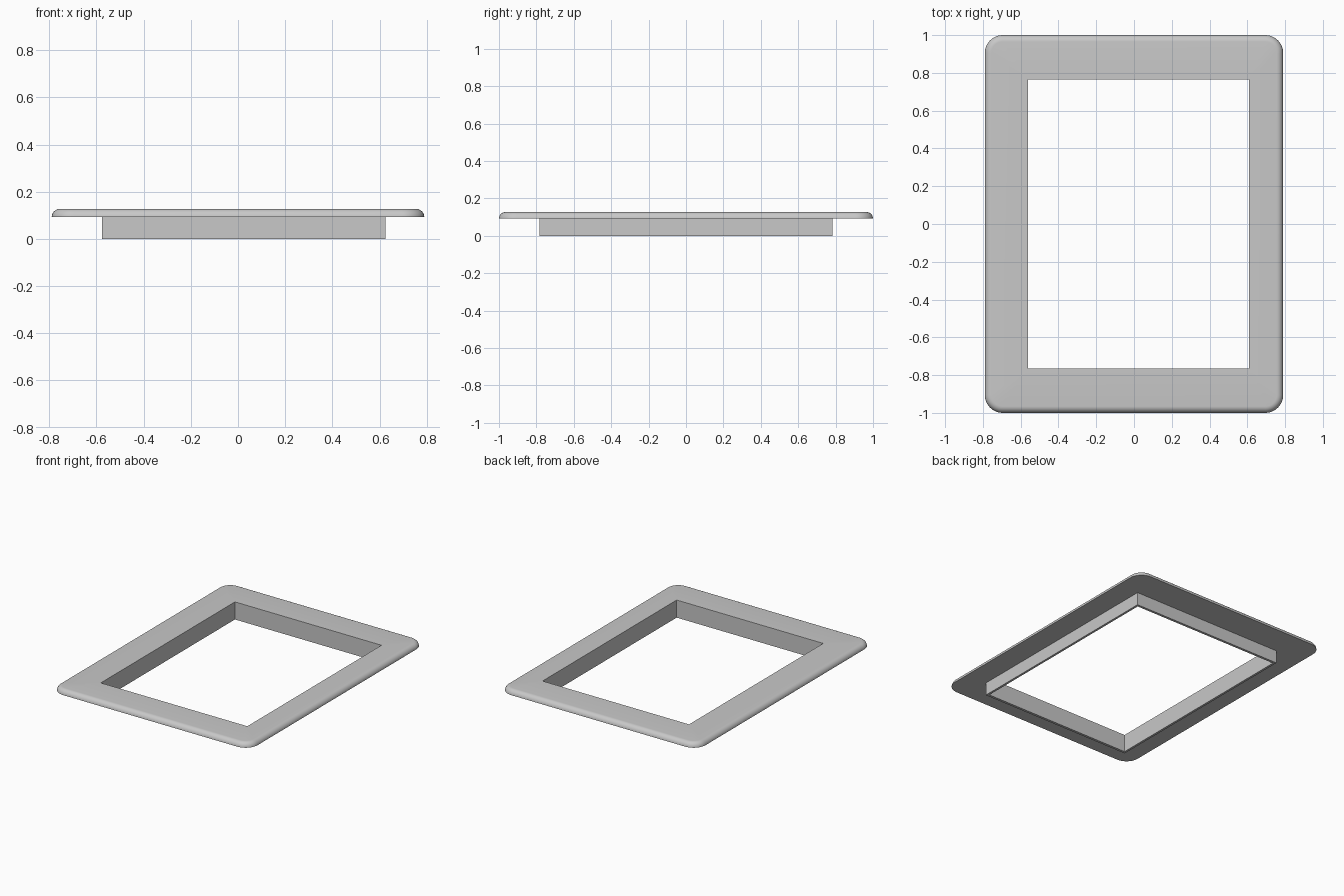
import bpy
import bmesh
from math import sin, cos, pi, radians

cube = bpy.data.objects.get("Cube")
if cube:
    bpy.data.objects.remove(cube, do_unlink=True)

grey = bpy.data.materials.new("light grey")
grey.use_nodes = True
colour = (0.58, 0.58, 0.58, 1)
grey.diffuse_color = colour
grey.node_tree.nodes["Principled BSDF"].inputs["Base Color"].default_value = colour

STEPS = 10            # segments per rounded corner
TOP, UNDER = 0.127, 0.092
EDGE = TOP - UNDER    # radius of the rolled outer edge
CORNER = 0.095        # corner radius of the flange in plan
SHIFT = 0.025         # the opening sits off centre


def ring(bm, half_x, half_y, z, radius=0.0, x=0.0):
    """Rounded rectangle of vertices; zero radius gives sharp corners."""
    verts = []
    for i, (sx, sy) in enumerate([(1, 1), (-1, 1), (-1, -1), (1, -1)]):
        for k in range(STEPS + 1):
            a = (i + k / STEPS) * pi / 2
            verts.append(bm.verts.new((x + sx * (half_x - radius) + radius * cos(a),
                                       sy * (half_y - radius) + radius * sin(a), z)))
    return verts


bm = bmesh.new()
rings = []

# Opening wall, from the foot of the lip to the top face
for z in (0, TOP):
    rings.append(ring(bm, 0.585, 0.765, z, x=SHIFT))

# Rolled outer edge of the flange
for k in range(9):
    a = k / 8 * pi / 2
    inset = EDGE * (1 - sin(a))
    rings.append(ring(bm, 0.79 - inset, 1 - inset, UNDER + EDGE * cos(a), CORNER - inset))

# Outside wall of the lip below the flange
for z in (UNDER, 0):
    rings.append(ring(bm, 0.601, 0.783, z, x=SHIFT))

# Join the rings into one closed frame
for a, b in zip(rings, rings[1:] + rings[:1]):
    for i in range(len(a)):
        j = (i + 1) % len(a)
        bm.faces.new((a[i], a[j], b[j], b[i]))
bmesh.ops.remove_doubles(bm, verts=bm.verts, dist=1e-5)
bmesh.ops.recalc_face_normals(bm, faces=bm.faces)

mesh = bpy.data.meshes.new("flanged_frame")
bm.to_mesh(mesh)
bm.free()
mesh.materials.append(grey)
frame = bpy.data.objects.new("flanged_frame", mesh)
bpy.context.collection.objects.link(frame)

bpy.ops.object.select_all(action="DESELECT")
frame.select_set(True)
bpy.context.view_layer.objects.active = frame
bpy.ops.object.shade_smooth_by_angle(angle=radians(30))
